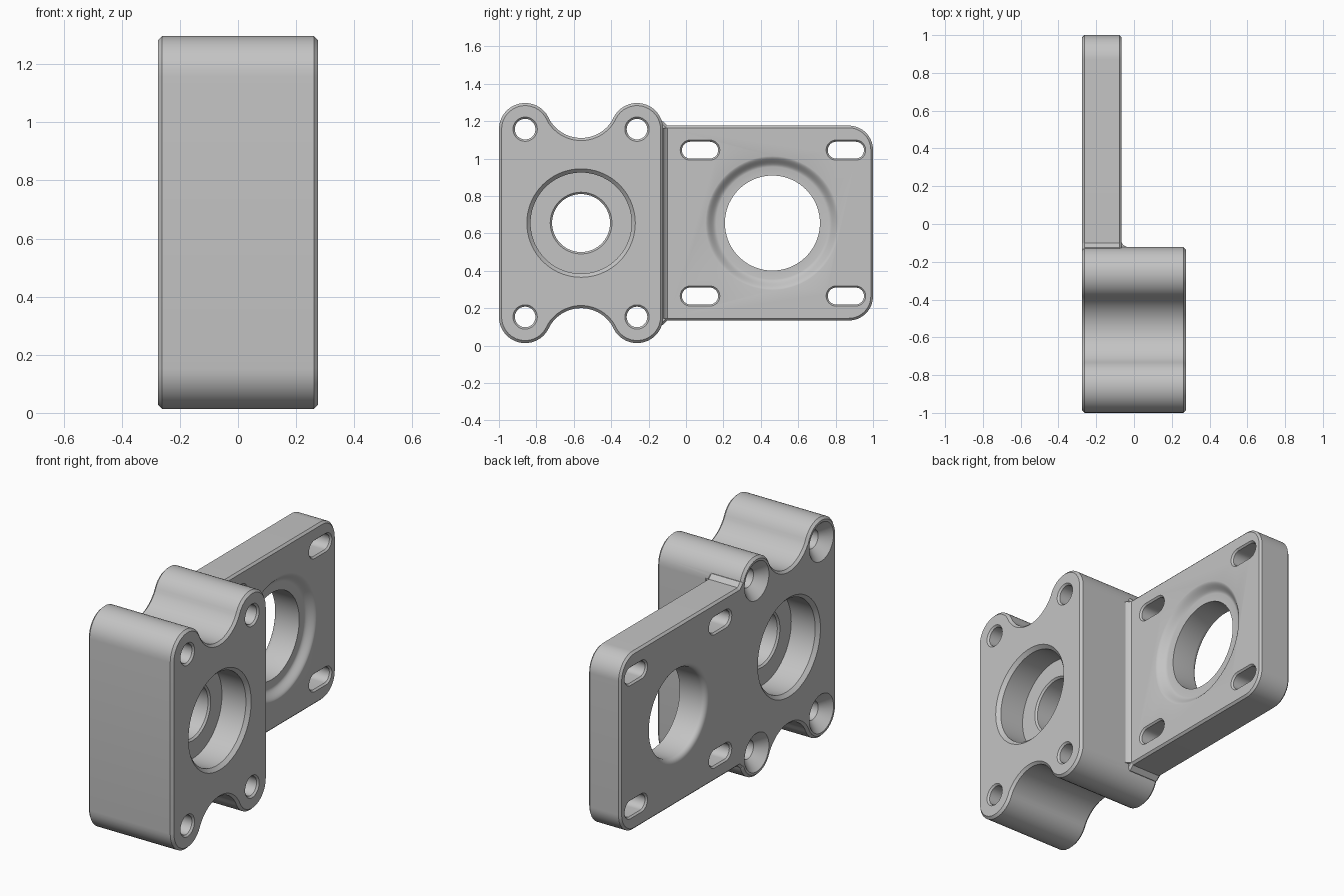
import bpy, bmesh, math
from mathutils import Vector

old = bpy.data.objects.get("Cube")
if old:
    bpy.data.objects.remove(old, do_unlink=True)

grey = bpy.data.materials.new("machined grey")
grey.use_nodes = True
colour = (0.55, 0.55, 0.55, 1)
grey.diffuse_color = colour
grey.node_tree.nodes["Principled BSDF"].inputs["Base Color"].default_value = colour

BACK, FRONT, PLATE = -0.275, 0.275, -0.065   # x of the main faces
MID = 0.655                                  # height of the bore axis


def arc(cy, cz, r, a0, a1, n=16):
    return [(cy + r * math.cos(math.radians(a0 + (a1 - a0) * i / n)),
             cz + r * math.sin(math.radians(a0 + (a1 - a0) * i / n))) for i in range(n + 1)]


def circle(cy, cz, r, n=72):
    return arc(cy, cz, r, 0, 360, n)[:-1]


def slot(cy, cz, half, r):
    return arc(cy + half, cz, r, -90, 90) + arc(cy - half, cz, r, 90, 270)


def inset(points, d):
    """Offset a counter-clockwise outline inwards with mitred corners."""
    result = []
    for i, p in enumerate(points):
        p = Vector(p)
        a = (p - Vector(points[i - 1])).normalized()
        b = (Vector(points[(i + 1) % len(points)]) - p).normalized()
        na, nb = Vector((-a.y, a.x)), Vector((-b.y, b.x))
        q = p + (na + nb) * d / (1 + na.dot(nb))
        result.append((q.x, q.y))
    return result


def loft(name, sections):
    """Closed solid through outlines (x, points) in the y-z plane."""
    bm = bmesh.new()
    rings = [[bm.verts.new((x, y, z)) for y, z in pts] for x, pts in sections]
    for r0, r1 in zip(rings, rings[1:]):
        for i in range(len(r0)):
            j = (i + 1) % len(r0)
            bm.faces.new((r0[i], r0[j], r1[j], r1[i]))
    bm.faces.new(rings[0])
    bm.faces.new(rings[-1])
    bmesh.ops.recalc_face_normals(bm, faces=bm.faces)
    mesh = bpy.data.meshes.new(name)
    bm.to_mesh(mesh)
    bm.free()
    obj = bpy.data.objects.new(name, mesh)
    bpy.context.collection.objects.link(obj)
    mesh.materials.append(grey)
    return obj


def slab(name, x0, x1, outline, c):
    small = inset(outline, c)
    return loft(name, [(x0, small), (x0 + c, outline), (x1 - c, outline), (x1, small)])


def lathe(name, cy, cz, profile):
    return loft(name, [(x, circle(cy, cz, r)) for x, r in profile])


def combine(target, other, operation):
    bpy.context.view_layer.objects.active = target
    mod = target.modifiers.new("combine", 'BOOLEAN')
    mod.operation, mod.object, mod.solver = operation, other, 'EXACT'
    bpy.ops.object.modifier_apply(modifier=mod.name)
    bpy.data.objects.remove(other, do_unlink=True)


# Bearing block: four round lobes joined by concave scoops
LOBE_Y, LOBE_Z, LOBE_R, SCOOP_R = (-0.86, -0.262), 1.157, 0.14, 0.194
block_y = sum(LOBE_Y) / 2
scoop_z = 1.11 + SCOOP_R
tilt = math.degrees(math.atan2(scoop_z - LOBE_Z, block_y - LOBE_Y[0]))
top = (arc(LOBE_Y[1], LOBE_Z, LOBE_R, 0, 180 - tilt)
       + arc(block_y, scoop_z, SCOOP_R, -tilt, tilt - 180, 24)[1:-1]
       + arc(LOBE_Y[0], LOBE_Z, LOBE_R, tilt, 180))
bottom = [(y, 2 * MID - z) for y, z in reversed(top)]
bracket = slab("bracket", BACK, FRONT, top + bottom, 0.014)

# Mounting plate with rounded far corners and a flare at the block
upper = arc(0.87, 1.046, 0.13, 0, 90) + [(-0.1, 1.176), (-0.125, 1.2), (-0.16, 1.2)]
lower = [(y, 2 * MID - z) for y, z in reversed(upper)]
combine(bracket, slab("mounting_plate", BACK, PLATE, upper + lower, 0.012), 'UNION')

# Small fillet where the plate face meets the block
low, high = 2 * MID - 1.164, 1.164


def strip(y):
    return [(-0.14, low), (y, low), (y, high), (-0.14, high)]


combine(bracket, loft("joint_fillet", [(PLATE - 0.03, strip(-0.098)), (PLATE, strip(-0.098)),
                                       (PLATE + 0.008, strip(-0.11)),
                                       (PLATE + 0.025, strip(-0.121))]), 'UNION')

# Bearing pockets on both faces and the hole through the web between them
WEB, BORE, HOLE = 0.1, 0.27, 0.155
for side in (-1, 1):
    combine(bracket, lathe("pocket_cutter", block_y, MID,
            [(side * WEB, BORE), (side * (FRONT - 0.02), BORE),
             (side * (FRONT + 0.01), BORE + 0.03)]), 'DIFFERENCE')
combine(bracket, lathe("web_cutter", block_y, MID,
        [(-WEB - 0.01, HOLE + 0.02), (-WEB + 0.01, HOLE),
         (WEB - 0.01, HOLE), (WEB + 0.01, HOLE + 0.02)]), 'DIFFERENCE')

# Countersunk screw holes in the lobes
for y in LOBE_Y:
    for z in (LOBE_Z, 2 * MID - LOBE_Z):
        combine(bracket, lathe("screw_cutter", y, z,
                [(BACK - 0.01, 0.122), (BACK + 0.06, 0.055), (FRONT - 0.01, 0.055),
                 (FRONT + 0.01, 0.075)]), 'DIFFERENCE')

# Plate opening: rounded rear edge, straight wall, softly sloped recess in front
OPEN_Y, OPEN_R, ROUND, DEPTH = 0.462, 0.254, 0.03, 0.04
profile = [(BACK - 0.01, OPEN_R + ROUND)]
for i in range(7):
    a = math.radians(15 * i)
    profile.append((BACK + ROUND * (1 - math.cos(a)), OPEN_R + ROUND * (1 - math.sin(a))))
profile.append((PLATE - DEPTH, OPEN_R))
for i in range(9):
    t = i / 8
    profile.append((PLATE - DEPTH * (1 - t * t * (3 - 2 * t)) + 0.0005 * t,
                    0.3 + 0.06 * t))
profile.append((PLATE + 0.02, 0.361))
combine(bracket, lathe("opening_cutter", OPEN_Y, MID, profile), 'DIFFERENCE')

# Slots at the plate corners, chamfered on both faces
for y in (0.075, 0.855):
    for z in (0.265, 1.045):
        combine(bracket, loft("slot_cutter", [
            (x, slot(y, z, 0.052, r)) for x, r in
            ((BACK - 0.01, 0.063), (BACK + 0.01, 0.045),
             (PLATE - 0.01, 0.045), (PLATE + 0.01, 0.063))]), 'DIFFERENCE')

bpy.ops.object.select_all(action='DESELECT')
bracket.select_set(True)
bpy.context.view_layer.objects.active = bracket
bpy.ops.object.shade_smooth_by_angle(angle=math.radians(30))
